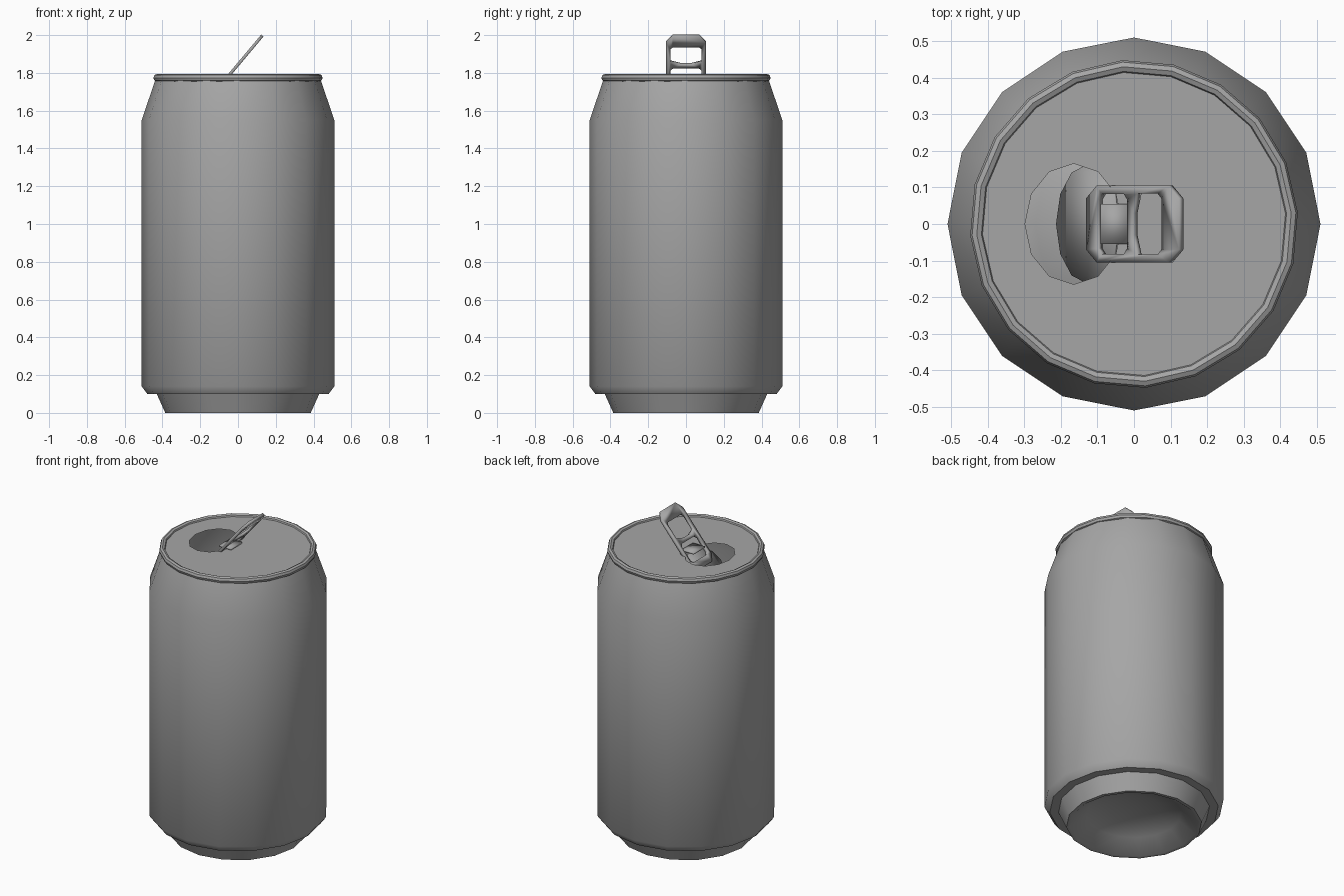
import bpy, bmesh, math
from mathutils import Matrix, Vector

if "Cube" in bpy.data.objects:
    bpy.data.objects.remove(bpy.data.objects["Cube"])

metal = bpy.data.materials.new("grey_metal")
metal.diffuse_color = (0.38, 0.38, 0.38, 1)
metal.use_nodes = True
metal.node_tree.nodes["Principled BSDF"].inputs["Base Color"].default_value = metal.diffuse_color


def finish(name, bm, angle=40):
    bmesh.ops.remove_doubles(bm, verts=bm.verts, dist=0.0005)
    me = bpy.data.meshes.new(name)
    bm.to_mesh(me)
    bm.free()
    me.materials.append(metal)
    ob = bpy.data.objects.new(name, me)
    bpy.context.collection.objects.link(ob)
    bpy.ops.object.select_all(action='DESELECT')
    ob.select_set(True)
    bpy.context.view_layer.objects.active = ob
    bpy.ops.object.shade_smooth_by_angle(angle=math.radians(angle))
    return ob


def ellipse(rx, ry, n, start=0.0, cx=0.0):
    return [(cx + rx * math.cos(start + 2 * math.pi * i / n),
             ry * math.sin(start + 2 * math.pi * i / n)) for i in range(n)]


def lathe(name, profile, n, start=0.0, closed=False):
    """Revolve (radius, height) points around z."""
    bm = bmesh.new()
    rings = [[bm.verts.new((x, y, z)) for x, y in ellipse(r, r, n, start)]
             for r, z in profile]
    if closed:
        rings.append(rings[0])
    for a, b in zip(rings, rings[1:]):
        for i in range(n):
            j = (i + 1) % n
            bm.faces.new((a[i], a[j], b[j], b[i]))
    return finish(name, bm)


def plate(name, outline, holes=(), matrix=Matrix(), thickness=0.0):
    """Flat plate with holes, placed by a matrix."""
    bm = bmesh.new()
    for loop in (outline, *holes):
        vs = [bm.verts.new((x, y, 0)) for x, y in loop]
        for a, b in zip(vs, vs[1:] + vs[:1]):
            bm.edges.new((a, b))
    bmesh.ops.triangle_fill(bm, use_beauty=True, edges=bm.edges[:], normal=(0, 0, 1))
    bm.normal_update()
    for f in bm.faces:
        if f.normal.z < 0:
            f.normal_flip()
    bmesh.ops.dissolve_limit(bm, angle_limit=0.01, verts=bm.verts[:], edges=bm.edges[:])
    bm.transform(matrix)
    ob = finish(name, bm, 30)
    if thickness:
        mod = ob.modifiers.new("thickness", 'SOLIDIFY')
        mod.thickness = thickness
        mod.offset = 0
    return ob


# Can wall: domed underside, foot, shoulder and tapered neck
lathe("can_body", [
    (0, 0.12), (0.15, 0.105), (0.27, 0.07), (0.365, 0.0), (0.385, 0.0),
    (0.43, 0.10), (0.48, 0.10), (0.51, 0.14), (0.51, 1.55), (0.437, 1.765)], 16)

# Rolled rim
turn = math.radians(4)
lathe("rim", [(0.431 + 0.018 * math.cos(k * math.pi / 4),
               1.774 + 0.02 * math.sin(k * math.pi / 4)) for k in range(8)],
      20, turn, closed=True)

# Lid with drinking hole
LID_Z = 1.78
hole = ellipse(0.133, 0.165, 12, 0, -0.165)
plate("lid", ellipse(0.428, 0.428, 20, turn), [hole],
      Matrix.Translation((0, 0, LID_Z)))

# Flap pushed down into the can, hinged at the hole's inner side
tilt = Matrix.Rotation(math.radians(-50), 4, 'Y')
plate("opening_flap", ellipse(0.133, 0.163, 12, 0, -0.133), (),
      Matrix.Translation((-0.04, 0, LID_Z - 0.005)) @ tilt, 0.006)


# Raised pull tab with two windows
def chamfered(x0, x1, half, cx, cy):
    right = [(x0, half - cy), (x0 + cx, half), (x1 - cx, half), (x1, half - cy)]
    return right + [(x, -y) for x, y in reversed(right)]


plate("pull_tab", chamfered(0, 0.395, 0.105, 0.045, 0.035),
      [chamfered(0.05, 0.175, 0.082, 0.015, 0.015),
       [(0.2, 0.03), (0.217, 0.083), (0.305, 0.083), (0.32, 0.07),
        (0.32, -0.07), (0.305, -0.083), (0.217, -0.083), (0.2, -0.03)]],
      Matrix.Translation((-0.125, 0, 1.695)) @ tilt, 0.016)

# Flat tongue holding the tab to the lid
plate("tab_tongue", [(-0.092, -0.055), (-0.01, -0.055), (-0.01, 0.055), (-0.092, 0.055)],
      (), Matrix.Translation((0, 0, LID_Z + 0.006)), 0.01)
